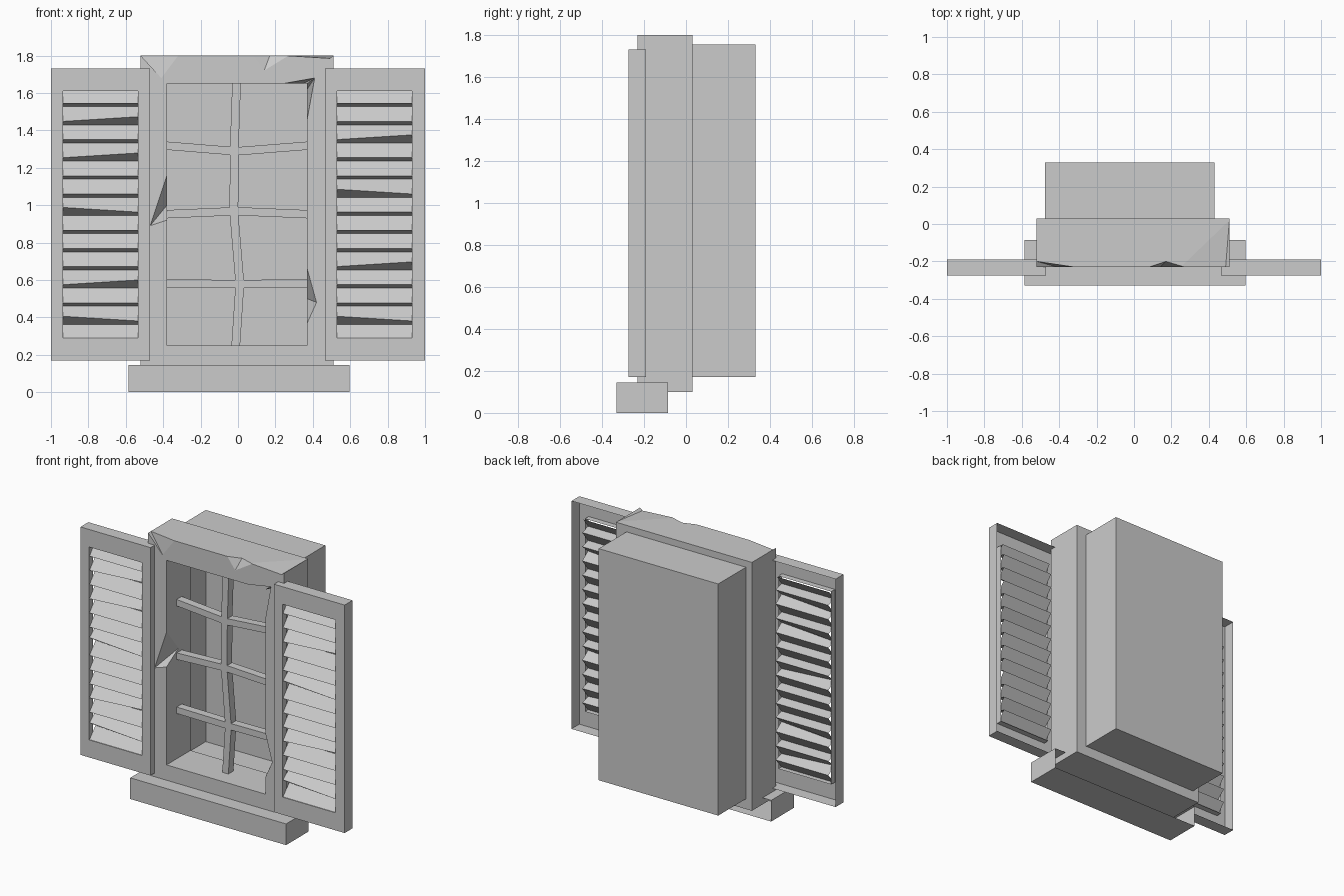
import bpy, bmesh
from mathutils import Vector

old = bpy.data.objects.get("Cube")
if old:
    bpy.data.objects.remove(old, do_unlink=True)

grey = bpy.data.materials.new("plain grey")
grey.use_nodes = True
grey.diffuse_color = (0.6, 0.6, 0.6, 1)
grey.node_tree.nodes["Principled BSDF"].inputs["Base Color"].default_value = (0.6, 0.6, 0.6, 1)


def finish(name, bm, fix=False):
    if fix:
        bmesh.ops.recalc_face_normals(bm, faces=bm.faces)
    mesh = bpy.data.meshes.new(name)
    bm.to_mesh(mesh)
    bm.free()
    mesh.materials.append(grey)
    ob = bpy.data.objects.new(name, mesh)
    bpy.context.scene.collection.objects.link(ob)
    return ob


def box(bm, lo, hi, open_side=None):
    """Box between two corners; open_side is the direction of a missing face."""
    lo, hi = Vector(lo), Vector(hi)
    verts = bmesh.ops.create_cube(bm, size=1)["verts"]
    faces = {f for v in verts for f in v.link_faces}
    for v in verts:
        v.co = (lo + hi) / 2 + v.co * (hi - lo)
    if open_side:
        bm.normal_update()
        gone = [f for f in faces if f.normal.dot(Vector(open_side)) > 0.9]
        bmesh.ops.delete(bm, geom=gone, context="FACES_ONLY")


def ring(bm, outer, inner, y0, y1, y_in, back):
    """Rectangular surround: front plate with a hole, outer walls and reveals."""
    def loop(r, y):
        a, b, c, d = r
        return [bm.verts.new(p) for p in ((a, y, c), (b, y, c), (b, y, d), (a, y, d))]
    loops = [loop(outer, y1), loop(outer, y0), loop(inner, y0), loop(inner, y_in)]
    if back:
        loops.append(loops[0])
    for p, q in zip(loops, loops[1:]):
        for i in range(4):
            j = (i + 1) % 4
            bm.faces.new((p[i], p[j], q[j], q[i]))


# Back casing, open towards the room side
bm = bmesh.new()
box(bm, (-0.475, 0.03, 0.17), (0.43, 0.33, 1.755), (0, -1, 0))
finish("back_casing", bm)

# Sill, open at the back
bm = bmesh.new()
box(bm, (-0.585, -0.33, 0), (0.595, -0.085, 0.145), (0, 1, 0))
finish("sill", bm)

# Main frame
FRONT = -0.23
bm = bmesh.new()
ring(bm, (-0.52, 0.51, 0.1, 1.8), (-0.38, 0.37, 0.25, 1.65), FRONT, 0.03, 0.03, True)
frame = finish("window_frame", bm, True)

# Chips knocked out of the frame edges: four corners of each wedge
chips = [
    [(-0.52, FRONT, 1.8), (-0.32, FRONT, 1.8), (-0.41, FRONT, 1.68), (-0.52, -0.2, 1.8)],
    [(0.08, FRONT, 1.8), (0.27, FRONT, 1.8), (0.14, FRONT, 1.72), (0.17, -0.2, 1.8)],
    [(0.51, FRONT, 1.8), (0.25, FRONT, 1.8), (0.49, FRONT, 1.785), (0.51, 0.02, 1.8)],
    [(0.37, FRONT, 1.65), (0.37, FRONT, 1.46), (0.41, FRONT, 1.68), (0.37, -0.1, 1.62)],
    [(0.37, FRONT, 1.65), (0.24, FRONT, 1.65), (0.41, FRONT, 1.68), (0.35, -0.1, 1.65)],
    [(0.37, FRONT, 0.66), (0.37, FRONT, 0.37), (0.42, FRONT, 0.48), (0.37, -0.1, 0.5)],
    [(-0.38, FRONT, 1.16), (-0.38, FRONT, 0.92), (-0.47, FRONT, 0.89), (-0.38, -0.1, 1.0)],
]
for pts in chips:
    bm = bmesh.new()
    v = [bm.verts.new(p) for p in pts]
    for i in range(4):
        bm.faces.new(v[:i] + v[i + 1:])
    cutter = finish("chip_cutter", bm, True)
    cutter.hide_render = True
    cutter.hide_set(True)
    cutter.display_type = "WIRE"
    mod = frame.modifiers.new("chip", "BOOLEAN")
    mod.operation = "DIFFERENCE"
    mod.solver = "EXACT"
    mod.object = cutter
    bpy.context.view_layer.objects.active = frame
    bpy.ops.object.modifier_apply(modifier=mod.name)
    bpy.data.objects.remove(cutter, do_unlink=True)


# Crooked glazing bars
def bar(name, path, side, y0=-0.12, y1=-0.065):
    bm = bmesh.new()
    side = Vector(side)
    rows = []
    for x, z in path:
        c = Vector((x, 0, z))
        rows.append([bm.verts.new(c + side * s + Vector((0, y, 0)))
                     for s, y in ((-1, y0), (1, y0), (1, y1), (-1, y1))])
    for p, q in zip(rows, rows[1:]):
        for i in range(4):
            j = (i + 1) % 4
            bm.faces.new((p[i], p[j], q[j], q[i]))
    bm.faces.new(rows[0])
    bm.faces.new(rows[-1])
    finish(name, bm, True)


bar("upright_glazing_bar", [(-0.012, 0.25), (0.01, 0.58), (-0.022, 0.96),
                            (-0.02, 1.3), (-0.008, 1.65)], (0.023, 0, 0))
for name, ends, mid in (("lower", 0.582, 0.578), ("middle", 0.952, 0.968), ("upper", 1.318, 1.288)):
    bar(name + "_glazing_bar", [(-0.38, ends), (-0.01, mid), (0.37, ends)], (0, 0, 0.022))


# Shutters: hollow-backed surround plus one folded louvre sheet
def shutter(side, x0, x1, hole0, hole1, bent):
    bm = bmesh.new()
    ring(bm, (x0, x1, 0.17, 1.73), (hole0, hole1, 0.29, 1.61), -0.275, -0.19, -0.235, False)
    finish(side + "_shutter_frame", bm, True)
    bm = bmesh.new()
    rows = [(-0.27, 0.29, 0.29)]
    for k in range(13):
        z = 0.363 + 0.097 * k
        lift = bent.get(k, (0, 0))
        rows += [(-0.205, z, z), (-0.27, z + 0.018 + lift[0], z + 0.018 + lift[1])]
    rows.append((-0.22, 1.61, 1.61))
    pairs = [(bm.verts.new((hole0, y, a)), bm.verts.new((hole1, y, b))) for y, a, b in rows]
    for p, q in zip(pairs, pairs[1:]):
        bm.faces.new((p[0], p[1], q[1], q[0]))
    finish(side + "_shutter_louvres", bm)


LOW, HIGH = (0.025, 0), (0, 0.025)
shutter("right", -1, -0.47, -0.935, -0.535, {0: LOW, 2: HIGH, 6: LOW, 9: HIGH, 11: HIGH})
shutter("left", 0.465, 1, 0.53, 0.93, {0: LOW, 3: HIGH, 7: LOW, 10: HIGH})
